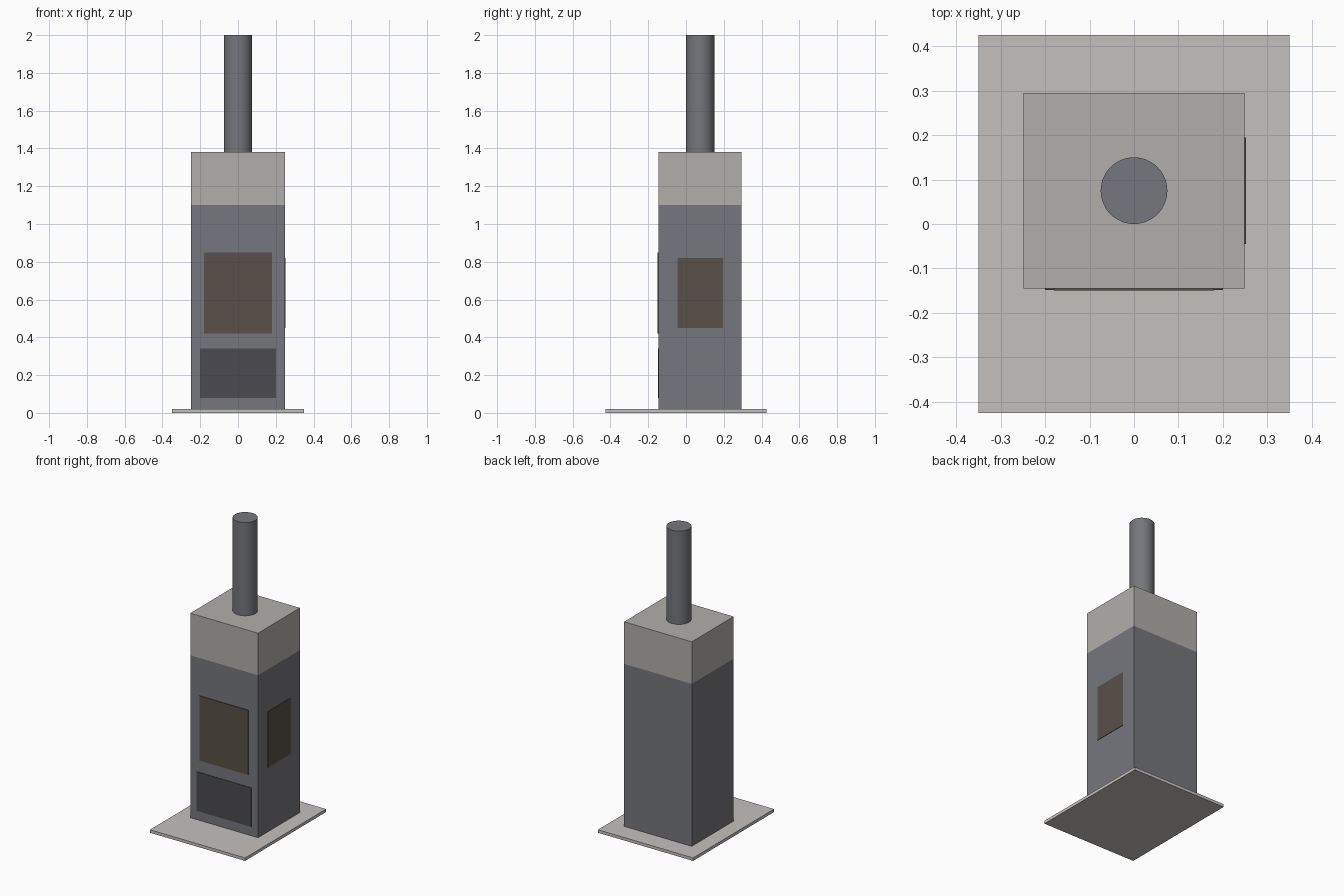
import bpy

if "Cube" in bpy.data.objects:
    bpy.data.objects.remove(bpy.data.objects["Cube"])


def material(name, rgb):
    m = bpy.data.materials.new(name)
    m.diffuse_color = (*rgb, 1.0)
    m.use_nodes = True
    m.node_tree.nodes["Principled BSDF"].inputs["Base Color"].default_value = m.diffuse_color
    return m


steel = material("dark_steel", (0.18, 0.185, 0.205))
stone = material("pale_stone", (0.44, 0.43, 0.40))
slab = material("hearth_stone", (0.56, 0.53, 0.51))
glass = material("smoked_glass", (0.10, 0.08, 0.065))
iron = material("cast_iron", (0.07, 0.07, 0.08))


def box(name, x, y, z, mat):
    """Box from (min, max) ranges on each axis."""
    ranges = (x, y, z)
    bpy.ops.mesh.primitive_cube_add(size=1, location=[(a + b) / 2 for a, b in ranges])
    ob = bpy.context.object
    ob.name = name
    ob.scale = [b - a for a, b in ranges]
    bpy.ops.object.transform_apply(location=False, rotation=False, scale=True)
    ob.data.materials.append(mat)
    return ob


FRONT, BACK, SIDE = -0.145, 0.295, 0.249

# Hearth plate and stacked stove housing
box("hearth_plate", (-0.35, 0.35), (-0.425, 0.425), (0, 0.02), slab)
box("stove_body", (-SIDE, SIDE), (FRONT, BACK), (0.02, 1.10), steel)
box("stone_top", (-SIDE, SIDE), (FRONT, BACK), (1.10, 1.38), stone)

# Thin panels: front window, lower drawer, right-hand window
box("front_window", (-0.18, 0.18), (FRONT - 0.005, FRONT), (0.42, 0.85), glass)
box("lower_drawer", (-0.20, 0.20), (FRONT - 0.003, FRONT), (0.08, 0.34), iron)
box("side_window", (SIDE, SIDE + 0.003), (-0.045, 0.195), (0.45, 0.82), glass)

# Flue pipe
bpy.ops.mesh.primitive_cylinder_add(vertices=48, radius=0.075, depth=0.62,
                                    location=(0, 0.075, 1.69))
pipe = bpy.context.object
pipe.name = "flue_pipe"
pipe.data.materials.append(steel)
bpy.ops.object.shade_smooth_by_angle()
